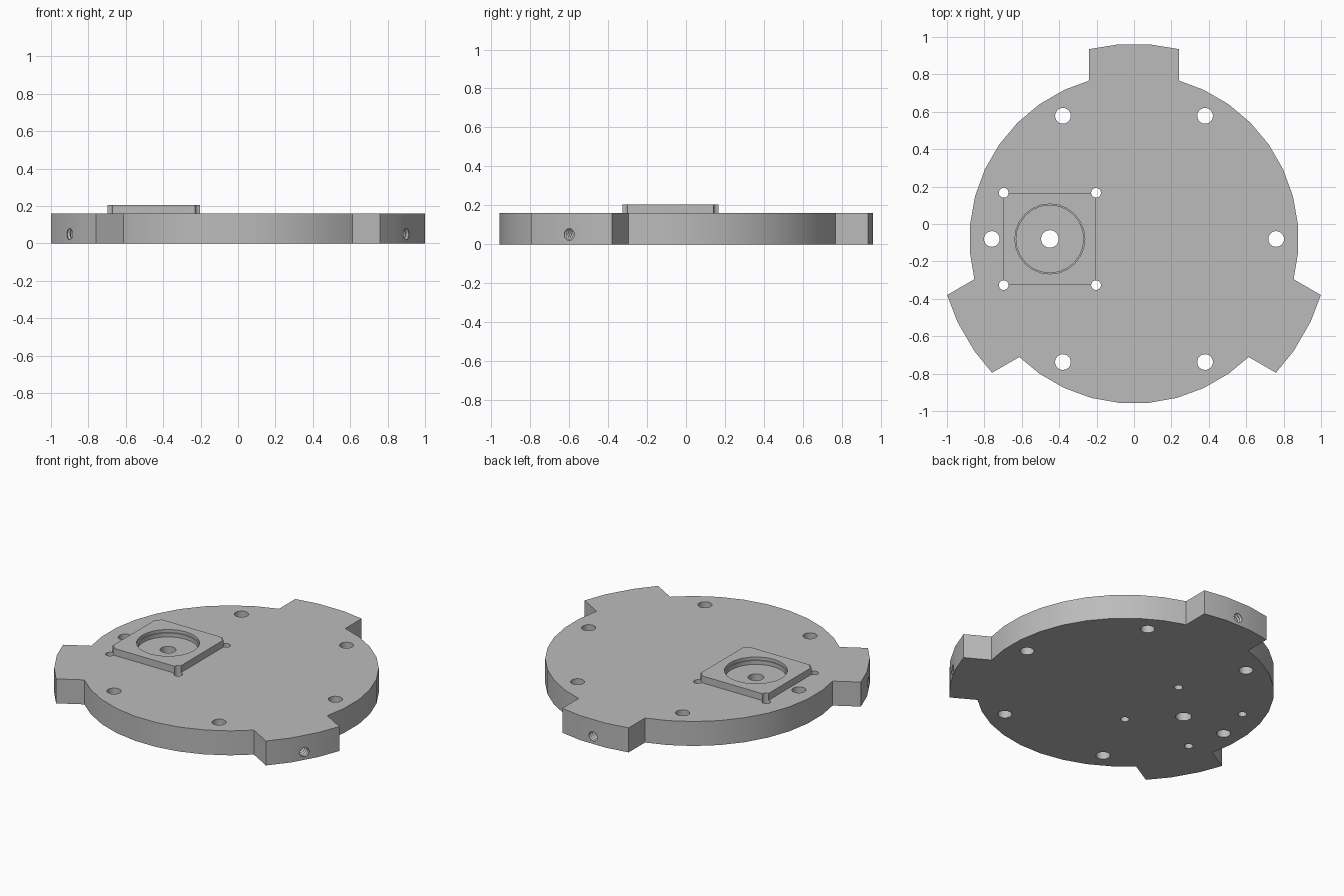
import bpy, bmesh, math
from mathutils import Matrix, Vector

if "Cube" in bpy.data.objects:
    bpy.data.objects.remove(bpy.data.objects["Cube"])

CENTRE_Y = -0.08
PLATE_TOP, PAD_TOP = 0.16, 0.205
DISC_R, TAB_R, TAB_HALF = 0.88, 1.043, 0.24
PAD = Vector((-0.45, CENTRE_Y, 0))
PAD_HALF = 0.247

metal = bpy.data.materials.new("grey_metal")
metal.use_nodes = True
GREY = (0.5, 0.5, 0.5, 1)
metal.diffuse_color = GREY
metal.node_tree.nodes["Principled BSDF"].inputs["Base Color"].default_value = GREY


def make_object(name, bm):
    bmesh.ops.recalc_face_normals(bm, faces=bm.faces[:])
    mesh = bpy.data.meshes.new(name)
    bm.to_mesh(mesh)
    bm.free()
    mesh.materials.append(metal)
    ob = bpy.data.objects.new(name, mesh)
    bpy.context.collection.objects.link(ob)
    return ob


def prism(name, outline, bottom, top):
    bm = bmesh.new()
    base = bm.faces.new([bm.verts.new((x, y, bottom)) for x, y in outline])
    grown = bmesh.ops.extrude_face_region(bm, geom=[base])["geom"]
    lid = [v for v in grown if isinstance(v, bmesh.types.BMVert)]
    bmesh.ops.translate(bm, verts=lid, vec=(0, 0, top - bottom))
    return make_object(name, bm)


def revolve(bm, profile, matrix, sides=24):
    """Closed solid of rings (radius, height) around local z."""
    rings = []
    for r, h in profile:
        angles = [2 * math.pi * i / sides for i in range(sides)]
        rings.append([bm.verts.new(matrix @ Vector((r * math.cos(a), r * math.sin(a), h)))
                      for a in angles])
    for low, high in zip(rings, rings[1:]):
        for i in range(sides):
            j = (i + 1) % sides
            bm.faces.new((low[i], low[j], high[j], high[i]))
    bm.faces.new(rings[0][::-1])
    bm.faces.new(rings[-1])


def cut(target, cutter):
    mod = target.modifiers.new("cut", "BOOLEAN")
    mod.operation, mod.solver, mod.object = "DIFFERENCE", "EXACT", cutter
    bpy.context.view_layer.objects.active = target
    bpy.ops.object.modifier_apply(modifier=mod.name)


def polar(radius, degrees):
    a = math.radians(degrees)
    return Vector((radius * math.cos(a), radius * math.sin(a) + CENTRE_Y, 0))


# Plate outline: a faceted disc with three straight-sided tabs
outline = []
corner = math.degrees(math.asin(TAB_HALF / TAB_R))
root = math.degrees(math.asin(TAB_HALF / DISC_R))
for tab in (90, 210, 330):
    points = [(DISC_R, -root)]
    points += [(TAB_R, a) for a in (-corner, -5, 5, corner)]
    points += [(DISC_R, root)]
    points += [(DISC_R, a) for a in range(25, 100, 10)]
    outline += [polar(r, tab + a).xy for r, a in points]
plate = prism("round_plate", outline, 0, PLATE_TOP)

# Raised square pad
signs = [(-1, -1), (1, -1), (1, 1), (-1, 1)]
pad = prism("square_pad", [(PAD.x + sx * PAD_HALF, PAD.y + sy * PAD_HALF) for sx, sy in signs],
            PLATE_TOP, PAD_TOP)

# Through holes: six around the rim, one in the pad centre, four at its corners
bm = bmesh.new()
through = lambda r: [(r, -0.1), (r, 0.4)]
for k in range(6):
    revolve(bm, through(0.042), Matrix.Translation(polar(0.76, 60 * k)))
revolve(bm, through(0.047), Matrix.Translation(PAD))
for sx, sy in signs:
    spot = PAD + Vector((sx * PAD_HALF, sy * PAD_HALF, 0))
    revolve(bm, through(0.026), Matrix.Translation(spot))
holes = make_object("hole_cutter", bm)

# Threaded bores running inward from each tab end
bm = bmesh.new()
thread = [(0.038 if i % 2 else 0.029, 0.8 + 0.01 * i) for i in range(30)]
for tab in (90, 210, 330):
    turn = Matrix.Rotation(math.radians(tab), 4, "Z") @ Matrix.Rotation(math.pi / 2, 4, "Y")
    revolve(bm, thread, Matrix.Translation((0, CENTRE_Y, 0.05)) @ turn, 20)
bores = make_object("bore_cutter", bm)

# Stepped round recess in the pad
bm = bmesh.new()
recess = [(0.18, 0.1), (0.18, 0.185), (0.187, 0.185), (0.187, 0.3)]
revolve(bm, recess, Matrix.Translation(PAD))
recess_cutter = make_object("recess_cutter", bm)

cut(plate, holes)
cut(plate, bores)
cut(pad, holes)
cut(pad, recess_cutter)
for helper in (holes, bores, recess_cutter):
    bpy.data.objects.remove(helper)

# Smooth the curved walls, keep the edges crisp
for ob in (plate, pad):
    bpy.ops.object.select_all(action="DESELECT")
    ob.select_set(True)
    bpy.context.view_layer.objects.active = ob
    bpy.ops.object.shade_smooth_by_angle(angle=math.radians(30))
